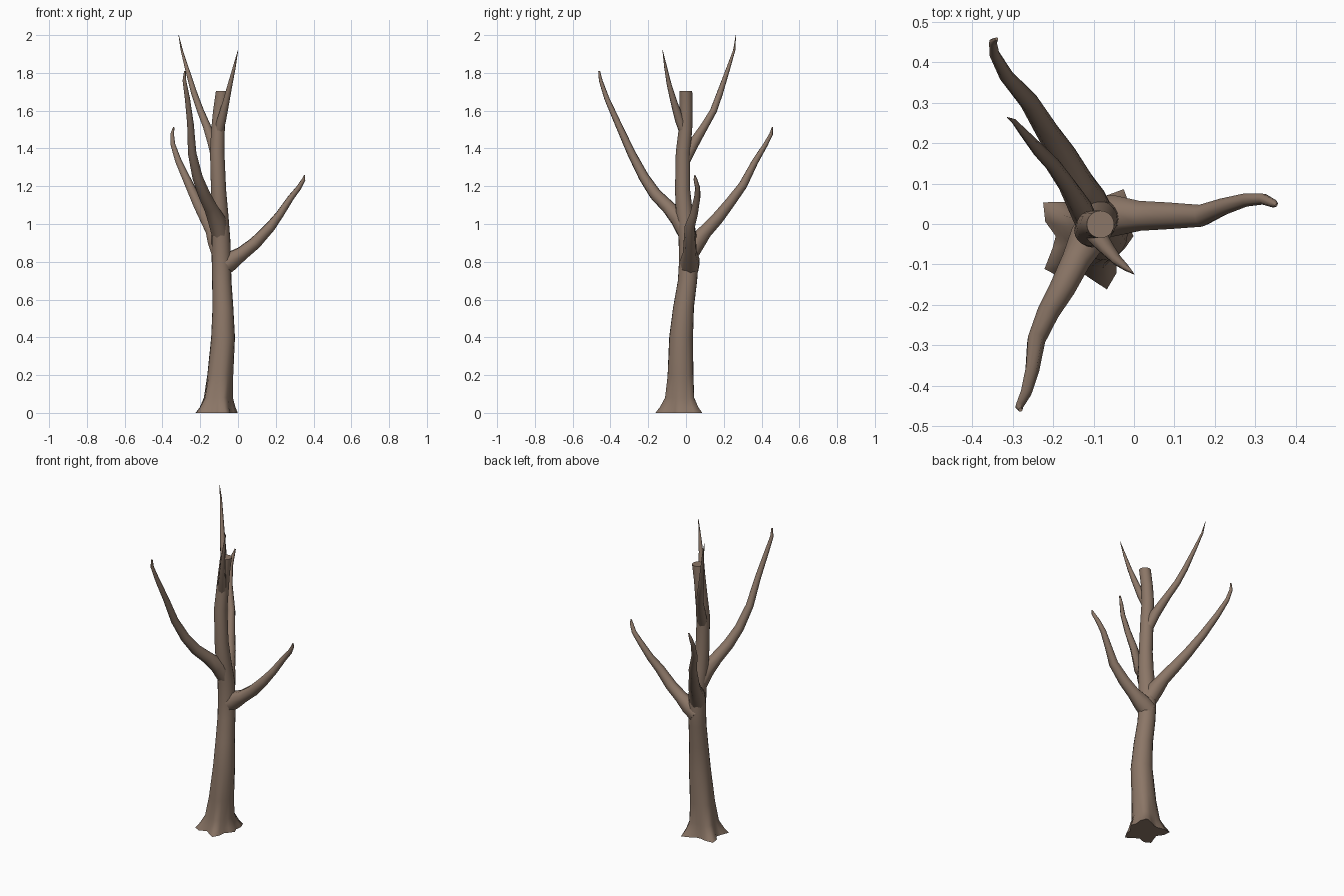
import bpy, bmesh, math
from mathutils import Vector

bark = bpy.data.materials.new("brown bark")
bark.diffuse_color = (0.26, 0.182, 0.135, 1)


def skin(name, rings):
    """Skin a list of point rings into a capped, smooth shaded tube."""
    bm = bmesh.new()
    loops = [[bm.verts.new(p) for p in ring] for ring in rings]
    n = len(loops[0])
    for a, b in zip(loops, loops[1:]):
        for i in range(n):
            j = (i + 1) % n
            bm.faces.new((a[i], a[j], b[j], b[i])).smooth = True
    caps = [bm.faces.new(loops[0][::-1]), bm.faces.new(loops[-1])]
    for cap in caps:
        for e in cap.edges:
            e.smooth = False
    bmesh.ops.recalc_face_normals(bm, faces=bm.faces[:])
    mesh = bpy.data.meshes.new(name)
    bm.to_mesh(mesh)
    bm.free()
    mesh.materials.append(bark)
    ob = bpy.data.objects.new(name, mesh)
    bpy.context.collection.objects.link(ob)
    return ob


def branch(name, path, sides=7):
    """Tube along (x, y, z, radius) points, rings square to the path."""
    pts = [Vector(p[:3]) for p in path]
    rings = []
    for i, p in enumerate(pts):
        d = (pts[min(i + 1, len(pts) - 1)] - pts[max(i - 1, 0)]).normalized()
        u = d.cross(Vector((0.3, -0.5, 0.1)).cross(Vector((0, 0, 1)))).normalized()
        if i and u.dot(last) < 0:
            u = -u
        if i:
            u = (last - d * last.dot(d)).normalized()
        last = u
        v = d.cross(u)
        r = path[i][3]
        rings.append([p + r * (u * math.cos(t) + v * math.sin(t))
                      for t in (math.tau * k / sides for k in range(sides))])
    return skin(name, rings)


# Trunk with root lobes: x, y, z, radius, lobe amount
trunk = [
    (-0.11, -0.03, 0.00, 0.078, 0.068), (-0.108, -0.03, 0.03, 0.074, 0.045),
    (-0.105, -0.029, 0.08, 0.07, 0.018), (-0.095, -0.028, 0.20, 0.067, 0.006),
    (-0.079, -0.026, 0.40, 0.063, 0), (-0.08, -0.013, 0.56, 0.055, 0),
    (-0.086, 0.008, 0.70, 0.051, 0), (-0.088, 0.014, 0.80, 0.051, 0),
    (-0.09, 0.010, 0.92, 0.049, 0), (-0.096, -0.008, 1.05, 0.045, 0),
    (-0.103, -0.018, 1.18, 0.040, 0), (-0.11, -0.016, 1.38, 0.038, 0),
    (-0.106, -0.003, 1.50, 0.036, 0), (-0.098, 0.0, 1.60, 0.034, 0),
    (-0.083, -0.001, 1.705, 0.034, 0),
]
roots = [(50, 1.0), (146, 0.95), (222, 0.95), (290, 0.9), (0, 0.45)]
rings = []
for x, y, z, r, lobe in trunk:
    ring = []
    for k in range(20):
        t = math.tau * k / 20
        s = sum(w * max(0, math.cos(t - math.radians(a))) ** 14 for a, w in roots)
        q = r + lobe * s
        ring.append((x + q * math.cos(t), y + q * math.sin(t), z))
    rings.append(ring)
skin("trunk", rings)

# Limbs: each flares where it leaves the trunk
branch("right_branch", [
    (-0.09, 0.018, 0.77, 0.055), (-0.04, 0.022, 0.805, 0.052), (0.02, 0.021, 0.845, 0.038),
    (0.09, 0.021, 0.90, 0.034), (0.17, 0.021, 0.985, 0.028), (0.22, 0.042, 1.05, 0.022),
    (0.28, 0.06, 1.14, 0.017), (0.32, 0.062, 1.19, 0.014), (0.347, 0.05, 1.235, 0.010),
    (0.352, 0.046, 1.258, 0.003)])
branch("front_left_branch", [
    (-0.095, 0.0, 0.95, 0.046), (-0.115, -0.04, 1.03, 0.048), (-0.145, -0.095, 1.09, 0.037),
    (-0.18, -0.165, 1.16, 0.033), (-0.215, -0.225, 1.25, 0.028), (-0.243, -0.29, 1.375, 0.023),
    (-0.252, -0.36, 1.53, 0.018), (-0.268, -0.42, 1.665, 0.014), (-0.284, -0.452, 1.76, 0.010),
    (-0.281, -0.46, 1.81, 0.005)])
branch("back_left_branch", [
    (-0.09, 0.01, 0.83, 0.048), (-0.112, 0.05, 0.90, 0.050), (-0.135, 0.10, 0.96, 0.038),
    (-0.172, 0.165, 1.03, 0.034), (-0.212, 0.225, 1.105, 0.029), (-0.258, 0.30, 1.205, 0.024),
    (-0.315, 0.365, 1.33, 0.018), (-0.345, 0.42, 1.42, 0.013), (-0.349, 0.45, 1.475, 0.010),
    (-0.340, 0.458, 1.512, 0.004)])
branch("upper_back_branch", [
    (-0.112, -0.005, 1.34, 0.030), (-0.13, 0.035, 1.42, 0.030), (-0.165, 0.095, 1.515, 0.022),
    (-0.20, 0.145, 1.60, 0.019), (-0.232, 0.178, 1.69, 0.017), (-0.27, 0.222, 1.82, 0.011),
    (-0.298, 0.255, 1.92, 0.006), (-0.314, 0.264, 2.0, 0.001)])
branch("upper_front_branch", [
    (-0.108, -0.005, 1.47, 0.026), (-0.088, -0.035, 1.55, 0.025), (-0.063, -0.066, 1.65, 0.018),
    (-0.042, -0.09, 1.74, 0.013), (-0.02, -0.108, 1.83, 0.008), (0.0, -0.124, 1.92, 0.001)])
